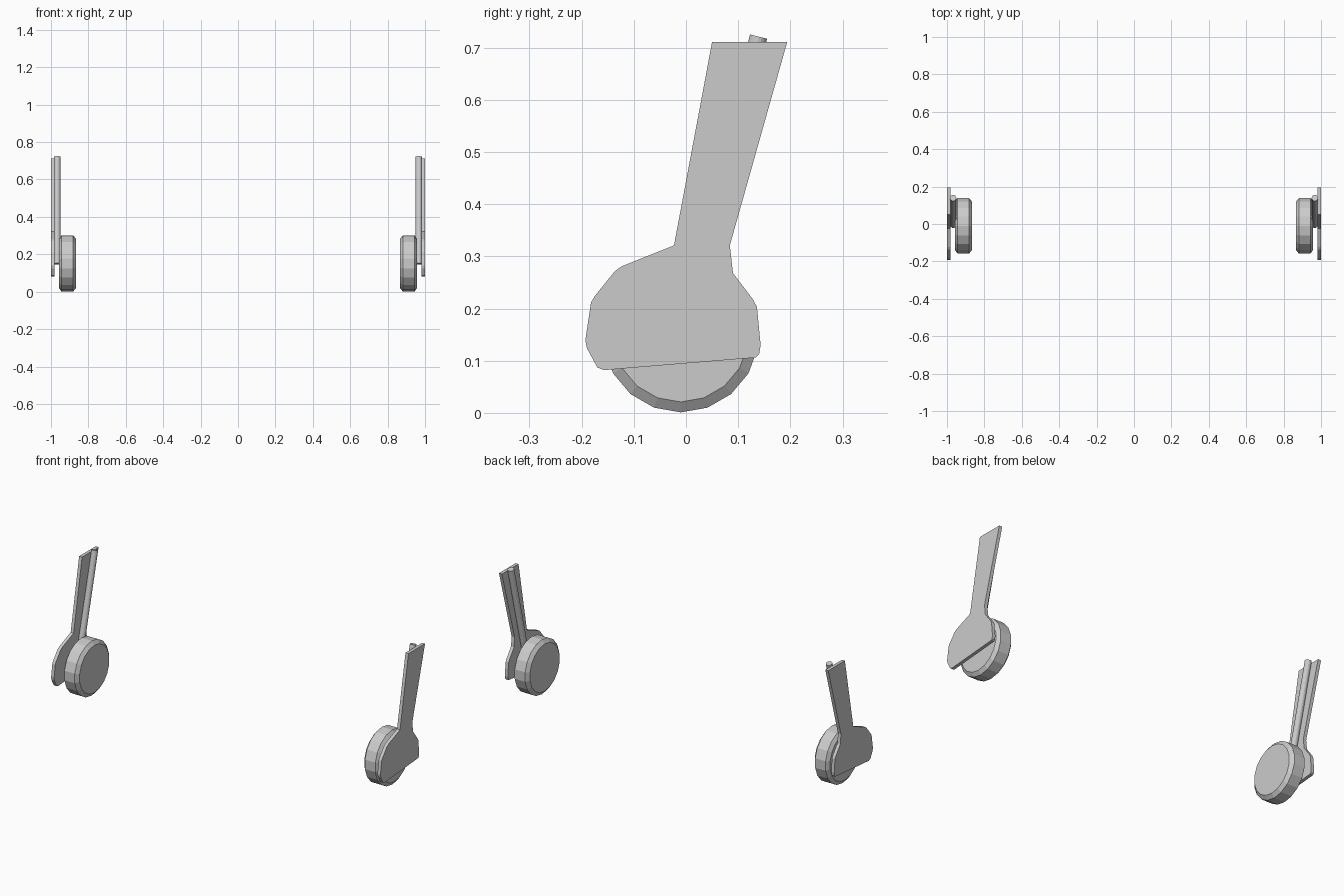
import bpy, bmesh, math
from mathutils import Matrix, Vector

if "Cube" in bpy.data.objects:
    bpy.data.objects.remove(bpy.data.objects["Cube"])

DOOR = [(.050, .711), (.194, .711), (.084, .321), (.090, .268), (.128, .218), (.136, .203),
        (.143, .130), (.140, .112), (.134, .106), (-.157, .082), (-.170, .087), (-.190, .124),
        (-.193, .139), (-.182, .212), (-.174, .225), (-.136, .272), (-.123, .281), (-.023, .321)]
WHEEL = [(.865, .130), (.881, .150), (.944, .150), (.958, .130)]  # (x, radius)


def finish(name, bm):
    bmesh.ops.recalc_face_normals(bm, faces=bm.faces)
    mesh = bpy.data.meshes.new(name)
    bm.to_mesh(mesh)
    bm.free()
    obj = bpy.data.objects.new(name, mesh)
    bpy.context.collection.objects.link(obj)


def door(name, s):
    bm = bmesh.new()
    face = bm.faces.new([bm.verts.new((s * 1.0, y, z)) for y, z in DOOR])
    ext = bmesh.ops.extrude_face_region(bm, geom=[face], use_keep_orig=True)
    verts = [g for g in ext["geom"] if isinstance(g, bmesh.types.BMVert)]
    bmesh.ops.translate(bm, verts=verts, vec=(-s * .018, 0, 0))
    finish(name, bm)


def wheel(name, s, sides=18):
    bm = bmesh.new()
    rings = []
    for x, r in WHEEL:
        rings.append([bm.verts.new((s * x, -.010 + r * math.sin(a), .151 - r * math.cos(a)))
                      for a in (math.tau * i / sides for i in range(sides))])
    for lo, hi in zip(rings, rings[1:]):
        for i in range(sides):
            j = (i + 1) % sides
            bm.faces.new((lo[i], lo[j], hi[j], hi[i]))
    bm.faces.new(rings[0])
    bm.faces.new(rings[-1])
    finish(name, bm)


def strut(name, s):
    a, b = Vector((s * .9665, -.005, .149)), Vector((s * .9665, .139, .721))
    d = b - a
    m = Matrix.Translation((a + b) / 2) @ d.to_track_quat('Z', 'Y').to_matrix().to_4x4()
    bm = bmesh.new()
    bmesh.ops.create_cone(bm, cap_ends=True, segments=16, radius1=.0168, radius2=.0168,
                          depth=d.length, matrix=m)
    finish(name, bm)


# mirrored pair of landing gear legs
for side, s in (("left", -1), ("right", 1)):
    door("gear_door_" + side, s)
    wheel("wheel_" + side, s)
    strut("strut_" + side, s)
